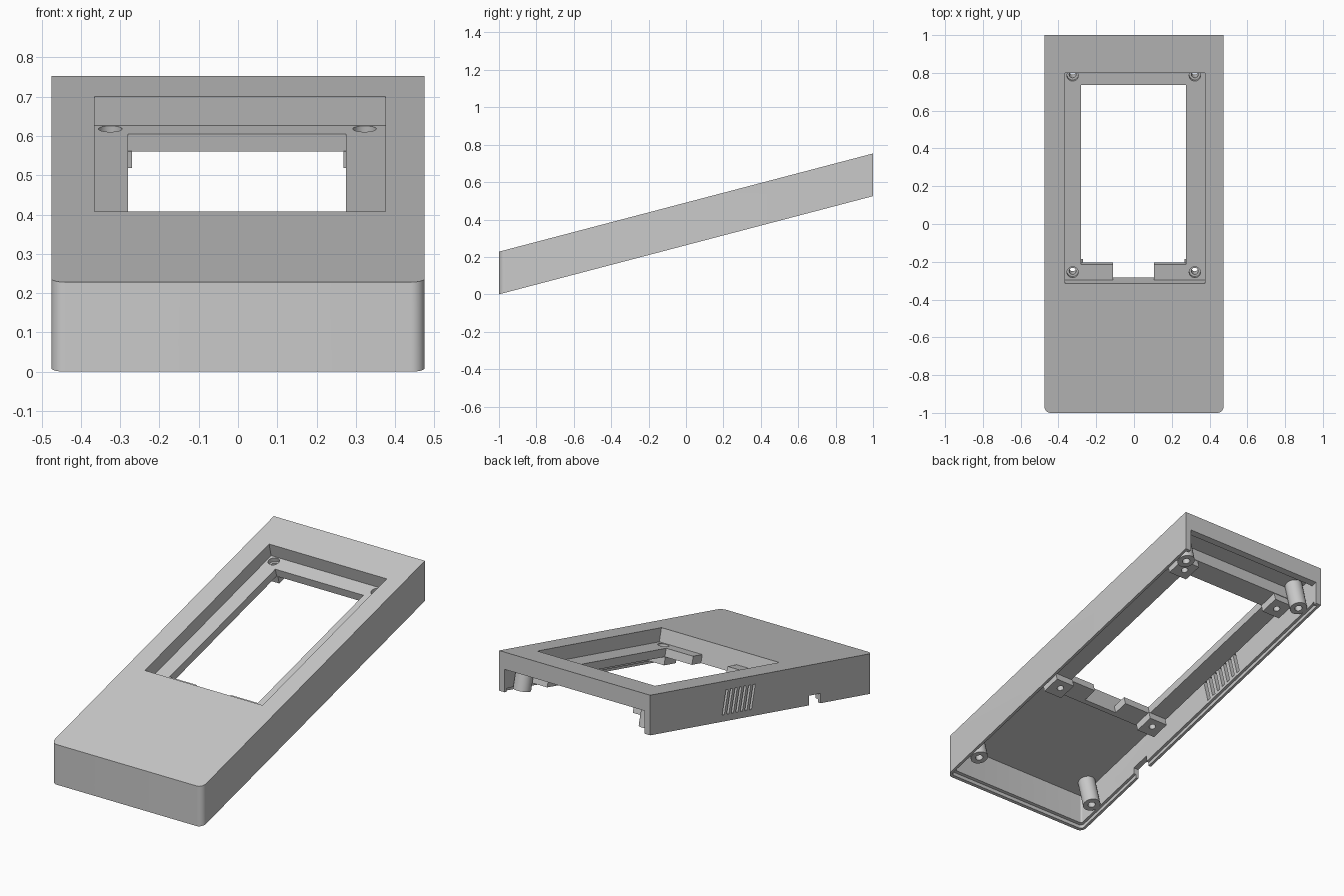
import bpy, bmesh, math
from mathutils import Matrix

if "Cube" in bpy.data.objects:
    bpy.data.objects.remove(bpy.data.objects["Cube"])

# One plain grey material
grey = bpy.data.materials.new("plain_grey")
grey.use_nodes = True
colour = (0.59, 0.59, 0.59, 1)
grey.diffuse_color = colour
grey.node_tree.nodes["Principled BSDF"].inputs["Base Color"].default_value = colour

SLOPE = 0.2625
HEIGHT = 0.228
# Sheared frame: height measured from the sloping underside, ends stay upright
SHEAR = Matrix(((1, 0, 0, 0), (0, 1, 0, 0), (0, SLOPE, 1, SLOPE), (0, 0, 0, 1)))
# Tilted frame: z = 0 is the sloping top face, -z goes into the case
TILT = (Matrix.Translation((0, 0, SLOPE + HEIGHT))
        @ Matrix.Rotation(math.atan(SLOPE), 4, 'X'))


def prism(name, outline, z, frame):
    """Closed solid from a counter-clockwise outline, between two heights."""
    bm = bmesh.new()
    low = [bm.verts.new((x, y, z[0])) for x, y in outline]
    high = [bm.verts.new((x, y, z[1])) for x, y in outline]
    bm.faces.new(low[::-1])
    bm.faces.new(high)
    for i in range(len(low)):
        bm.faces.new((low[i - 1], low[i], high[i], high[i - 1]))
    bm.transform(frame)
    bm.normal_update()
    mesh = bpy.data.meshes.new(name)
    bm.to_mesh(mesh)
    bm.free()
    mesh.materials.append(grey)
    ob = bpy.data.objects.new(name, mesh)
    bpy.context.collection.objects.link(ob)
    return ob


def box(name, x, y, z, frame=TILT):
    corners = [(x[0], y[0]), (x[1], y[0]), (x[1], y[1]), (x[0], y[1])]
    return prism(name, corners, z, frame)


def arc(x, y, radius, start, sweep, steps):
    angles = [math.radians(start + sweep * i / steps) for i in range(steps + 1)]
    return [(x + radius * math.cos(a), y + radius * math.sin(a)) for a in angles]


def rounded_front(name, half_x, half_y, z, radius):
    """Case-shaped block with its two front corners rounded."""
    x, y = half_x - radius, radius - half_y
    outline = (arc(-x, y, radius, 180, 90, 8) + arc(x, y, radius, 270, 90, 8)
               + [(half_x, half_y), (-half_x, half_y)])
    return prism(name, outline, z, SHEAR)


def rod(name, x, y, z, radius):
    return prism(name, arc(x, y, radius, 0, 360, 32)[:-1], z, TILT)


def cut(target, cutters):
    bpy.context.view_layer.objects.active = target
    for cutter in cutters:
        mod = target.modifiers.new("cut", 'BOOLEAN')
        mod.operation = 'DIFFERENCE'
        mod.solver = 'EXACT'
        mod.object = cutter
        bpy.ops.object.modifier_apply(modifier=mod.name)
        bpy.data.objects.remove(cutter)


def smooth(ob):
    bpy.ops.object.select_all(action='DESELECT')
    ob.select_set(True)
    bpy.context.view_layer.objects.active = ob
    bpy.ops.object.shade_smooth_by_angle(angle=math.radians(30))


RECESS = ((-0.365, 0.375), (-0.326, 0.827))
SCREWS = [(x, u) for x in (-0.325, 0.322) for u in (-0.284, 0.792)]

# Hollow outer case, open underneath and at the lower back
case = rounded_front("case_shell", 0.475, 1, (0, HEIGHT), 0.035)
cutters = [
    rounded_front("cavity", 0.443, 0.968, (-0.1, 0.187), 0.01),
    rounded_front("rim_step", 0.459, 0.984, (-0.12, 0.02), 0.02),
    box("back_opening", (-0.44, 0.44), (0.9, 1.1), (-0.14, 0.13), SHEAR),
    box("recess", *RECESS, (-0.15, 0.1)),
    box("cable_notch", (-0.6, -0.4), (-0.53, -0.425), (-0.1, 0.055), SHEAR),
]
# Cooling slots in one side wall
for i in range(7):
    u = 0.045 + i * 0.042
    cutters.append(box("vent_slot", (-0.6, -0.43), (u, u + 0.02), (-0.184, -0.048)))
cut(case, cutters)
smooth(case)

# Sunken tray around the display window
tray = box("window_tray", (-0.39, 0.40), (-0.352, 0.853), (-0.122, -0.035))
cutters = [
    box("recess", *RECESS, (-0.076, 0.1)),
    box("window", (-0.28, 0.275), (-0.242, 0.740), (-0.3, 0)),
    box("front_gap", (-0.11, 0.105), (-0.326, -0.2), (-0.3, 0)),
]
for x, u in SCREWS:
    cutters.append(rod("hole", x, u, (-0.3, 0), 0.018))
    cutters.append(rod("counterbore", x, u, (-0.1, 0), 0.03))
cut(tray, cutters)
smooth(tray)

# Mounting pads under the tray corners
for x, u in SCREWS:
    xs = (-0.385, -0.27) if x < 0 else (0.268, 0.385)
    us = (-0.345, -0.235) if u < 0 else (0.738, 0.85)
    pad = box("screw_pad", xs, us, (-0.165, -0.121))
    cut(pad, [rod("hole", x, u, (-0.3, 0), 0.018)])
    smooth(pad)

# Hollow screw posts in the case corners
for x in (-0.395, 0.395):
    for u in (-0.907, 0.885):
        post = rod("screw_post", x, u, (-0.205, -0.03), 0.047)
        cut(post, [rod("hole", x, u, (-0.3, -0.07), 0.02)])
        smooth(post)
